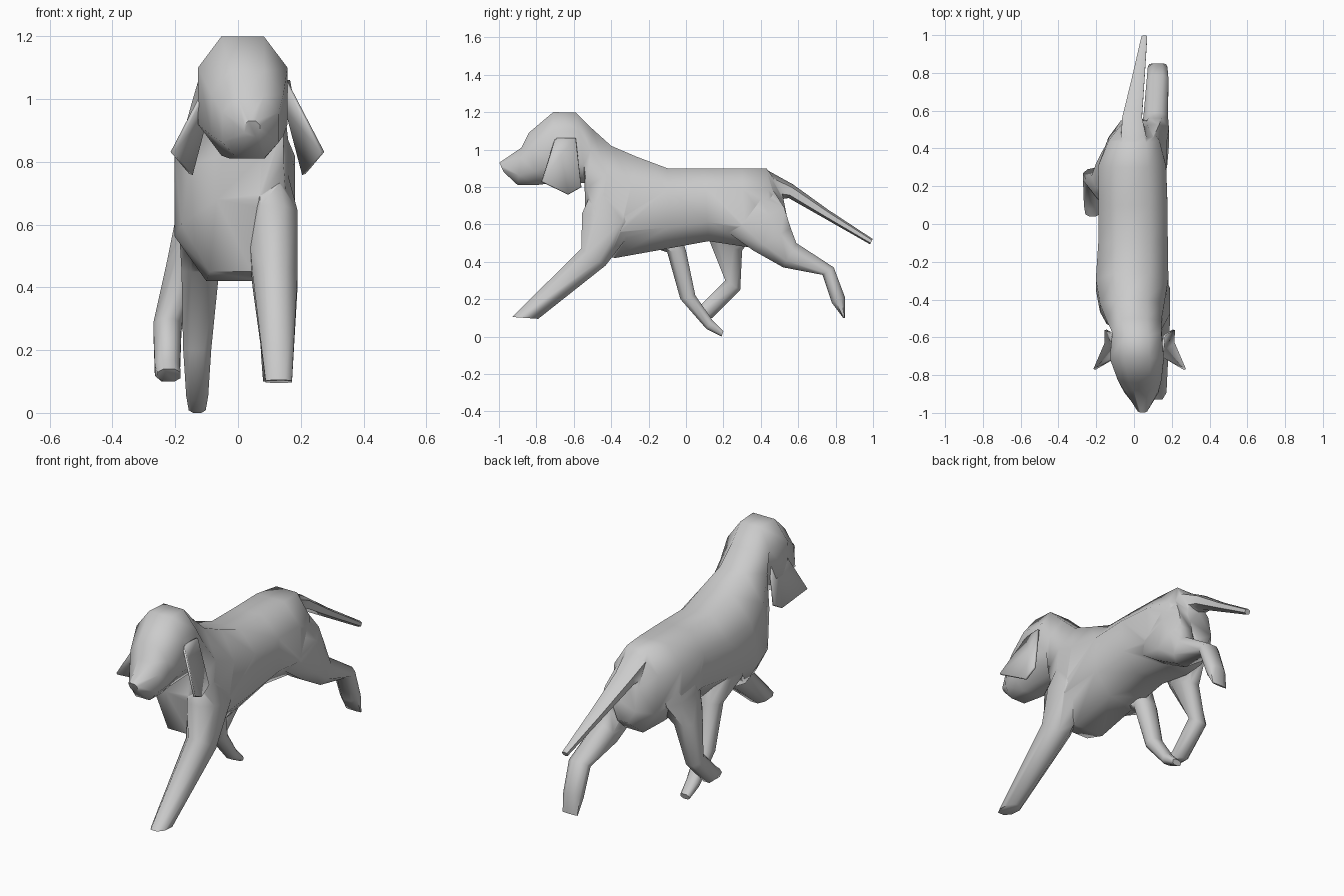
import bpy, bmesh, math
from mathutils import Vector


def smooth(ob, angle):
    bpy.ops.object.select_all(action='DESELECT')
    ob.select_set(True)
    bpy.context.view_layer.objects.active = ob
    bpy.ops.object.shade_smooth_by_angle(angle=math.radians(angle))


def finish(name, bm, angle):
    bmesh.ops.recalc_face_normals(bm, faces=bm.faces)
    mesh = bpy.data.meshes.new(name)
    bm.to_mesh(mesh)
    bm.free()
    ob = bpy.data.objects.new(name, mesh)
    bpy.context.collection.objects.link(ob)
    smooth(ob, angle)
    return ob


def loft(name, rings, sides=8, power=0.85):
    """Each ring: (y, z) of one edge, (y, z) of the opposite edge, x centre, half width."""
    bm = bmesh.new()
    loops = []
    scale = math.cos(math.pi / sides) ** power
    for (ya, za), (yb, zb), cx, hw in rings:
        a, b = Vector((cx, ya, za)), Vector((cx, yb, zb))
        mid, half = (a + b) / 2, (a - b) / 2
        loop = []
        for i in range(sides):
            t = math.tau * (i + 0.5) / sides
            c, s = (math.copysign(abs(v) ** power, v) / scale
                    for v in (math.cos(t), math.sin(t)))
            loop.append(bm.verts.new(mid + half * s + Vector((hw * c, 0, 0))))
        loops.append(loop)
    for p, q in zip(loops, loops[1:]):
        for i in range(sides):
            j = (i + 1) % sides
            bm.faces.new((p[i], p[j], q[j], q[i]))
    bm.faces.new(loops[0])
    bm.faces.new(loops[-1])
    return finish(name, bm, 60)


# Torso, neck and head in one continuous loft
body = loft("body", [
    ((0.51, 0.79), (0.56, 0.54), 0.00, 0.07),
    ((0.43, 0.90), (0.47, 0.46), 0.00, 0.135),
    ((0.30, 0.90), (0.32, 0.48), -0.01, 0.18),
    ((0.10, 0.90), (0.12, 0.51), -0.005, 0.182),
    ((-0.10, 0.90), (-0.10, 0.47), -0.005, 0.184),
    ((-0.26, 0.96), (-0.38, 0.42), -0.01, 0.192),
    ((-0.40, 1.02), (-0.49, 0.45), -0.01, 0.17),
    ((-0.50, 1.11), (-0.54, 0.68), 0.00, 0.145),
    ((-0.59, 1.198), (-0.53, 0.82), 0.015, 0.13),
    ((-0.71, 1.20), (-0.72, 0.82), 0.015, 0.143),
    ((-0.84, 1.09), (-0.80, 0.81), 0.03, 0.115),
    ((-0.88, 1.01), (-0.90, 0.81), 0.04, 0.09),
    ((-0.998, 0.93), (-0.975, 0.88), 0.045, 0.025),
])

# Tail
tail = loft("tail", [
    ((0.43, 0.885), (0.48, 0.74), 0.00, 0.07),
    ((0.57, 0.81), (0.55, 0.745), -0.01, 0.052),
    ((0.76, 0.675), (0.75, 0.63), 0.02, 0.035),
    ((0.998, 0.52), (0.985, 0.495), 0.055, 0.015),
], sides=6)

# Front legs: one reaching forward, one swept back
front_right = loft("front_leg_right", [
    ((-0.47, 0.85), (-0.25, 0.85), 0.08, 0.055),
    ((-0.555, 0.66), (-0.26, 0.60), 0.11, 0.08),
    ((-0.56, 0.47), (-0.43, 0.38), 0.118, 0.072),
    ((-0.93, 0.105), (-0.79, 0.095), 0.13, 0.042),
])
front_left = loft("front_leg_left", [
    ((-0.42, 0.80), (-0.20, 0.80), -0.11, 0.06),
    ((-0.30, 0.52), (-0.04, 0.58), -0.12, 0.065),
    ((-0.10, 0.45), (0.00, 0.46), -0.12, 0.06),
    ((-0.03, 0.20), (0.05, 0.22), -0.13, 0.045),
    ((0.11, 0.04), (0.14, 0.09), -0.13, 0.035),
    ((0.19, 0.00), (0.20, 0.03), -0.13, 0.027),
])

# Hind legs: one kicked back, one tucked under
hind_right = loft("hind_leg_right", [
    ((0.15, 0.78), (0.43, 0.84), 0.065, 0.05),
    ((0.22, 0.56), (0.525, 0.69), 0.095, 0.08),
    ((0.36, 0.46), (0.56, 0.58), 0.11, 0.075),
    ((0.52, 0.37), (0.59, 0.50), 0.115, 0.065),
    ((0.73, 0.33), (0.79, 0.37), 0.125, 0.057),
    ((0.78, 0.18), (0.85, 0.21), 0.125, 0.052),
    ((0.84, 0.10), (0.85, 0.10), 0.125, 0.045),
])
hind_left = loft("hind_leg_left", [
    ((0.12, 0.80), (0.42, 0.82), -0.09, 0.05),
    ((0.11, 0.62), (0.40, 0.60), -0.125, 0.075),
    ((0.13, 0.50), (0.30, 0.46), -0.165, 0.06),
    ((0.21, 0.30), (0.29, 0.25), -0.225, 0.045),
    ((0.08, 0.17), (0.14, 0.10), -0.225, 0.04),
    ((0.04, 0.14), (0.08, 0.10), -0.22, 0.037),
])

# Join limbs and tail to the body as one skin
for part in (tail, front_right, front_left, hind_right, hind_left):
    mod = body.modifiers.new("join", 'BOOLEAN')
    mod.operation = 'UNION'
    mod.solver = 'EXACT'
    mod.object = part
    bpy.context.view_layer.objects.active = body
    bpy.ops.object.modifier_apply(modifier=mod.name)
    bpy.data.objects.remove(part)
smooth(body, 60)

# Folded hanging ears, mirrored about the head centre line
for side, label in ((1, "right"), (-1, "left")):
    pts = [(0.12, -0.70, 1.06), (0.13, -0.59, 1.06), (0.18, -0.56, 0.80),
           (0.18, -0.63, 0.76), (0.24, -0.77, 0.83), (0.125, -0.67, 0.97)]
    bm = bmesh.new()
    v = [bm.verts.new((0.03 + side * x, y, z)) for x, y, z in pts]
    for f in ((0, 1, 5), (1, 2, 5), (2, 3, 5), (3, 4, 5), (4, 0, 5)):
        bm.faces.new([v[i] for i in f])
    ear = finish("ear_" + label, bm, 40)
    mod = ear.modifiers.new("thickness", 'SOLIDIFY')
    mod.thickness = 0.012
    mod.offset = 0
